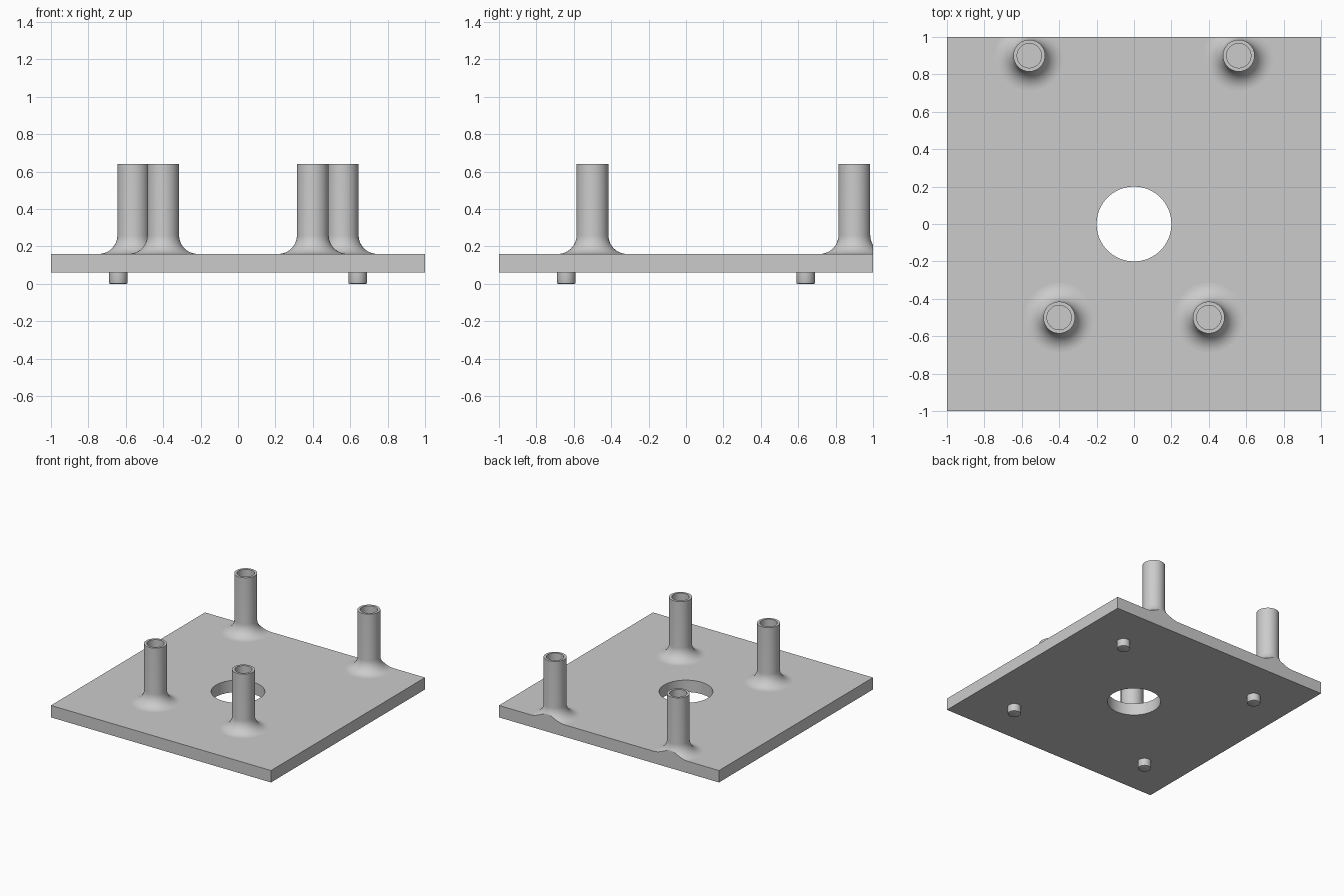
import bpy, bmesh, math
from mathutils import Vector

cube = bpy.data.objects.get("Cube")
if cube:
    bpy.data.objects.remove(cube)

grey = bpy.data.materials.new("light_grey")
grey.use_nodes = True
COLOUR = (0.6, 0.6, 0.6, 1)
grey.diffuse_color = COLOUR
grey.node_tree.nodes["Principled BSDF"].inputs["Base Color"].default_value = COLOUR

PLATE_BOTTOM, PLATE_TOP = 0.062, 0.16


def finish(bm, name, location=(0, 0, 0)):
    mesh = bpy.data.meshes.new(name)
    bm.to_mesh(mesh)
    bm.free()
    mesh.materials.append(grey)
    obj = bpy.data.objects.new(name, mesh)
    obj.location = location
    bpy.context.collection.objects.link(obj)
    bpy.ops.object.select_all(action='DESELECT')
    obj.select_set(True)
    bpy.context.view_layer.objects.active = obj
    bpy.ops.object.shade_smooth_by_angle(angle=math.radians(35))
    return obj


def lathe(profile, sides=64):
    """Turn (radius, z) points around the z axis."""
    bm = bmesh.new()
    rings = []
    for r, z in profile:
        angles = [math.tau * k / sides for k in range(sides)]
        rings.append([bm.verts.new((r * math.cos(a), r * math.sin(a), z)) for a in angles])
    for low, high in zip(rings, rings[1:]):
        for k in range(sides):
            n = (k + 1) % sides
            bm.faces.new((low[k], low[n], high[n], high[k]))
    bmesh.ops.remove_doubles(bm, verts=bm.verts, dist=1e-5)
    return bm


# Square plate with a round centre hole
bm = bmesh.new()
square = [(-1, -1), (1, -1), (1, 1), (-1, 1)]
circle = [(0.2 * math.cos(math.tau * k / 96), 0.2 * math.sin(math.tau * k / 96)) for k in range(96)]
edges = []
for outline in (square, circle):
    vs = [bm.verts.new((x, y, PLATE_BOTTOM)) for x, y in outline]
    edges += [bm.edges.new((vs[k - 1], vs[k])) for k in range(len(vs))]
bmesh.ops.triangle_fill(bm, edges=edges, use_beauty=True)
result = bmesh.ops.extrude_face_region(bm, geom=bm.faces[:], use_keep_orig=True)
top = [g for g in result["geom"] if isinstance(g, bmesh.types.BMVert)]
bmesh.ops.translate(bm, verts=top, vec=(0, 0, PLATE_TOP - PLATE_BOTTOM))
bmesh.ops.recalc_face_normals(bm, faces=bm.faces)
finish(bm, "base_plate")

# Hollow posts with a filleted foot
R, BORE, FILLET, POST_TOP = 0.085, 0.065, 0.1, 0.64
post_profile = []
for k in range(13):
    a = math.pi / 2 * k / 12
    post_profile.append((R + FILLET * (1 - math.sin(a)), PLATE_TOP + FILLET * (1 - math.cos(a))))
post_profile += [(R, POST_TOP), (BORE, POST_TOP), (BORE, PLATE_TOP)]

for row, x, y in (("front", 0.4, -0.5), ("back", 0.56, 0.9)):
    for side, s in (("left", 1), ("right", -1)):
        bm = lathe(post_profile)
        if row == "back":
            # Trim the foot flush with the plate edge and close the cut
            cut = bmesh.ops.bisect_plane(bm, geom=bm.verts[:] + bm.edges[:] + bm.faces[:],
                                         plane_co=(0, 1 - y, 0), plane_no=(0, 1, 0), clear_outer=True)
            rim = [g for g in cut["geom_cut"] if isinstance(g, bmesh.types.BMVert)]
            face = bm.faces.new(sorted(rim, key=lambda v: v.co.x))
            face.normal_update()
            if face.normal.dot(Vector((0, 1, 0))) < 0:
                face.normal_flip()
        finish(bm, f"{row}_{side}_post", (s * x, y, 0))

# Short locating pins below the plate
pin_profile = [(0, 0), (0.044, 0), (0.048, 0.002), (0.05, 0.007), (0.05, PLATE_BOTTOM)]
for row, t in (("front", -1), ("back", 1)):
    for side, s in (("left", 1), ("right", -1)):
        finish(lathe(pin_profile, 48), f"{row}_{side}_pin", (s * 0.64, t * 0.64, 0))
